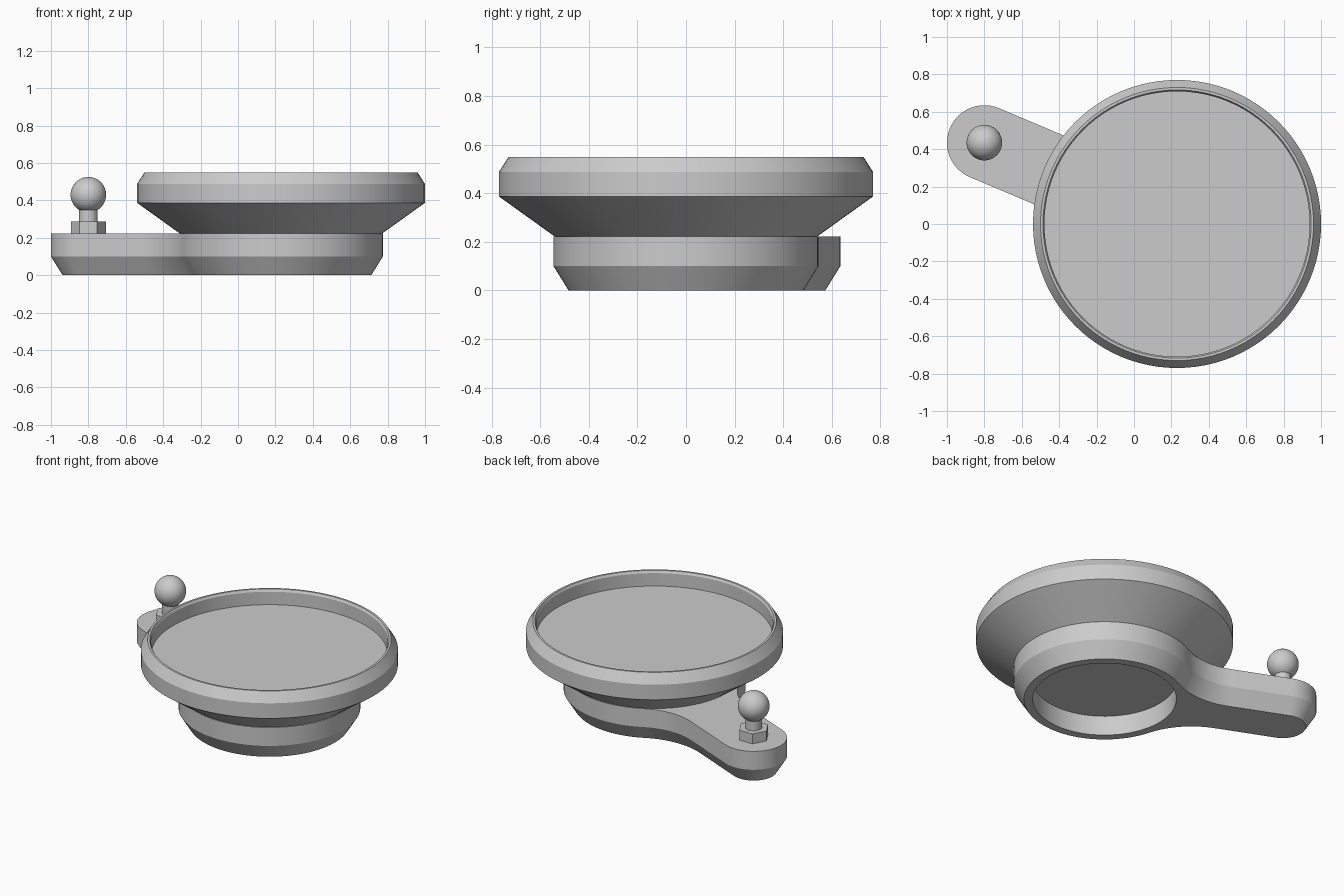
import bpy, bmesh, math
from math import sin, cos, pi, atan2, hypot, sqrt

cube = bpy.data.objects.get("Cube")
if cube:
    bpy.data.objects.remove(cube, do_unlink=True)

# One plain grey material
grey = bpy.data.materials.new("plain grey")
grey.use_nodes = True
grey.diffuse_color = (0.6, 0.6, 0.6, 1)
grey.node_tree.nodes["Principled BSDF"].inputs["Base Color"].default_value = (0.6, 0.6, 0.6, 1)

CX, CY = 0.23, 0.0            # dish axis
KX, KY = -0.80, 0.435         # knob axis


def finish(bm, name, smooth=True):
    bmesh.ops.recalc_face_normals(bm, faces=bm.faces)
    me = bpy.data.meshes.new(name)
    bm.to_mesh(me)
    bm.free()
    ob = bpy.data.objects.new(name, me)
    bpy.context.collection.objects.link(ob)
    me.materials.append(grey)
    if smooth:
        bpy.ops.object.select_all(action='DESELECT')
        bpy.context.view_layer.objects.active = ob
        ob.select_set(True)
        bpy.ops.object.shade_smooth_by_angle(angle=math.radians(25))
    return ob


def ring(bm, pts, z):
    return [bm.verts.new((x, y, z)) for x, y in pts]


def loft(bm, a, b):
    n = len(a)
    for i in range(n):
        j = (i + 1) % n
        bm.faces.new((a[i], a[j], b[j], b[i]))


def circle(cx, cy, r, n):
    return [(cx + r * cos(2 * pi * i / n), cy + r * sin(2 * pi * i / n)) for i in range(n)]


def turned(name, cx, cy, profile, n, smooth=True):
    """Solid of revolution from (radius, z) points, capped at both ends."""
    bm = bmesh.new()
    rings = [ring(bm, circle(cx, cy, r, n), z) for r, z in profile]
    for a, b in zip(rings, rings[1:]):
        loft(bm, a, b)
    bm.faces.new(rings[0])
    bm.faces.new(rings[-1])
    return finish(bm, name, smooth)


def arc(cx, cy, r, a0, a1, n):
    return [(cx + r * cos(a0 + (a1 - a0) * i / n), cy + r * sin(a0 + (a1 - a0) * i / n))
            for i in range(n + 1)]


def base_outline(inset):
    """Round base blended by fillets into a round-ended arm."""
    R, ra, rf = 0.545, 0.2, 0.4
    length = hypot(KX - CX, KY - CY)
    sf = sqrt((R + rf) ** 2 - (ra + rf) ** 2)
    phi = atan2(ra + rf, sf)
    half = arc(length, 0, ra - inset, 0, pi / 2, 12)
    half += arc(sf, ra + rf, rf + inset, -pi / 2, phi - pi, 14)
    half += arc(0, 0, R - inset, phi, pi, 40)[1:]
    pts = half + [(s, -t) for s, t in reversed(half[1:-1])]
    d = atan2(KY - CY, KX - CX)
    return [(CX + s * cos(d) - t * sin(d), CY + s * sin(d) + t * cos(d)) for s, t in pts]


# Base with arm: chamfered underside and a round recess below
bm = bmesh.new()
low = ring(bm, base_outline(0.062), 0)
mid = ring(bm, base_outline(0), 0.10)
top = ring(bm, base_outline(0), 0.222)
loft(bm, low, mid)
loft(bm, mid, top)
bm.faces.new(top)
hole = ring(bm, circle(CX, CY, 0.43, 96), 0)
roof = ring(bm, circle(CX, CY, 0.43, 96), 0.13)
loft(bm, hole, roof)
bm.faces.new(roof)
edges = [bm.edges.get((r[i - 1], r[i])) for r in (low, hole) for i in range(len(r))]
bmesh.ops.triangle_fill(bm, edges=edges, use_beauty=True, normal=(0, 0, -1))
finish(bm, "base_with_arm")

# Flared dish with chamfered rim and sunken floor
turned("dish", CX, CY, [(0.54, 0.222), (0.77, 0.387), (0.77, 0.487), (0.73, 0.55),
                        (0.717, 0.55), (0.709, 0.535), (0.709, 0.45)], 96)

# Knob: hexagonal nut, stem and ball
turned("knob_nut", KX, KY, [(0.094, 0.22), (0.094, 0.288)], 6, smooth=False)
turned("knob_stem", KX, KY, [(0.05, 0.28), (0.05, 0.36)], 32)
bm = bmesh.new()
bmesh.ops.create_uvsphere(bm, u_segments=48, v_segments=24, radius=0.095)
bmesh.ops.translate(bm, verts=bm.verts, vec=(KX, KY, 0.43))
finish(bm, "knob_ball")
